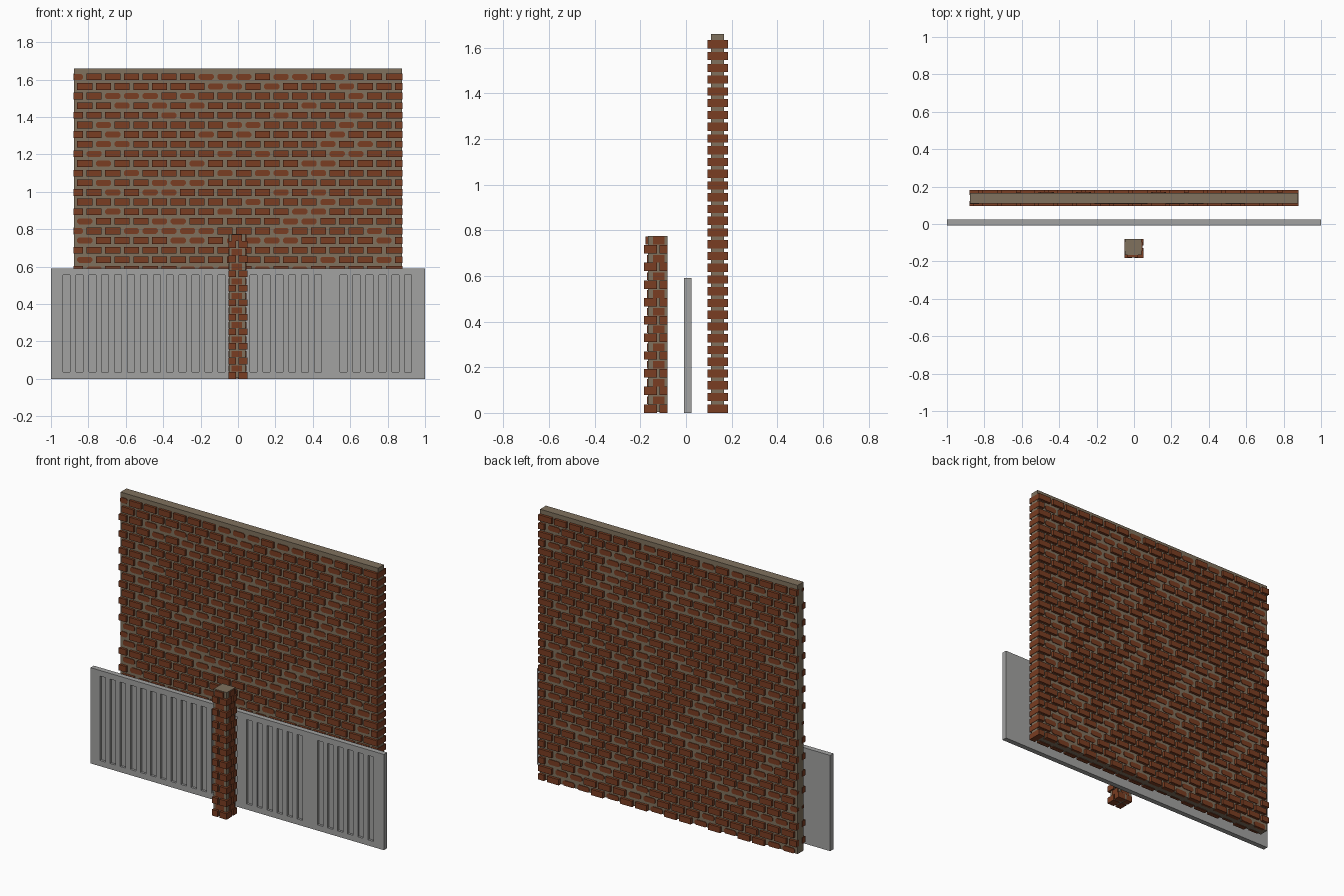
import bpy, bmesh, math, random

random.seed(4)
if "Cube" in bpy.data.objects:
    bpy.data.objects.remove(bpy.data.objects["Cube"], do_unlink=True)


def material(name, rgb):
    m = bpy.data.materials.new(name)
    m.use_nodes = True
    m.diffuse_color = (*rgb, 1)
    bsdf = next(n for n in m.node_tree.nodes if n.type == 'BSDF_PRINCIPLED')
    bsdf.inputs["Base Color"].default_value = (*rgb, 1)
    return m


BRICK = material("brick red", (0.195, 0.047, 0.016))
MORTAR = material("mortar beige", (0.215, 0.165, 0.110))
CONCRETE = material("concrete grey", (0.36, 0.36, 0.355))


def block(bm, x0, x1, y0, y1, z0, z1, c=0.0):
    """Box, with corners of its front outline cut by c when c > 0."""
    if c:
        pts = [(x0 + c, z0), (x1 - c, z0), (x1, z0 + c), (x1, z1 - c),
               (x1 - c, z1), (x0 + c, z1), (x0, z1 - c), (x0, z0 + c)]
    else:
        pts = [(x0, z0), (x1, z0), (x1, z1), (x0, z1)]
    front = [bm.verts.new((x, y0, z)) for x, z in pts]
    back = [bm.verts.new((x, y1, z)) for x, z in pts]
    bm.faces.new(front)
    bm.faces.new(back[::-1])
    n = len(pts)
    for i in range(n):
        j = (i + 1) % n
        bm.faces.new((front[j], front[i], back[i], back[j]))


def finish(bm, name, mat):
    bmesh.ops.recalc_face_normals(bm, faces=bm.faces)
    mesh = bpy.data.meshes.new(name)
    bm.to_mesh(mesh)
    bm.free()
    mesh.materials.append(mat)
    ob = bpy.data.objects.new(name, mesh)
    bpy.context.collection.objects.link(ob)
    return ob


# Tall wall: mortar core
WX, YF, YB = 0.88, 0.095, 0.183
CF, CB = 0.110, 0.167
bm = bmesh.new()
block(bm, -WX + 0.002, WX - 0.002, CF, CB, 0.004, 1.66)
finish(bm, "wall_mortar", MORTAR)

# Tall wall: staggered bricks on both faces, some sunk and worn
ROW, BRICK_H, STEP, BRICK_W = 0.0515, 0.036, 0.1, 0.081
bm = bmesh.new()
for row in range(32):
    z0 = row * ROW
    z1 = z0 + BRICK_H
    x = -0.86 if row % 2 == 0 else -0.91
    while x < WX - 0.02:
        x0, x1 = max(x, -WX), min(x + BRICK_W, WX)
        if x + STEP > WX - 0.02:
            # end brick runs through the whole wall
            block(bm, x0, WX, YF, YB, z0, z1)
        else:
            for side in (0, 1):
                worn = random.random() < 0.27
                out = 0.004 if worn else CF - YF
                c = 0.009 if worn else 0.0
                s = 0.002 if worn else 0.0
                if side == 0:
                    ya, yb = CF - out, CF + 0.012
                else:
                    ya, yb = CB - 0.012, CB + out + (0 if worn else 0.001)
                block(bm, x0, x1, ya, yb, z0 + s, z1 - s, c)
        x += STEP
finish(bm, "wall_bricks", BRICK)

# Low panel with recessed vertical slots in its front
bm = bmesh.new()
block(bm, -1, 1, -0.008, 0.024, 0, 0.59)
centres = ([-0.917 + 0.069 * i for i in range(14)]
           + [0.083 + 0.069 * i for i in range(6)]
           + [0.565 + 0.069 * i for i in range(6)])
HALF, Z0, Z1 = 0.0185, 0.035, 0.555
cuts = [((x + s * HALF, 0, 0), (1, 0, 0)) for x in centres for s in (-1, 1)]
cuts += [((0, 0, z), (0, 0, 1)) for z in (Z0, Z1)]
for co, no in cuts:
    bmesh.ops.bisect_plane(bm, geom=bm.verts[:] + bm.edges[:] + bm.faces[:],
                           plane_co=co, plane_no=no)
slots = []
for f in bm.faces:
    c = f.calc_center_median()
    if c.y < -0.0079 and Z0 < c.z < Z1 and any(abs(c.x - x) < 0.005 for x in centres):
        slots.append(f)
ext = bmesh.ops.extrude_discrete_faces(bm, faces=slots)
verts = list({v for f in ext["faces"] for v in f.verts})
bmesh.ops.translate(bm, verts=verts, vec=(0, 0.014, 0))
finish(bm, "slotted_panel", CONCRETE)

# Pillar: mortar core
bm = bmesh.new()
block(bm, -0.049, 0.04, -0.167, -0.081, 0.003, 0.775)
finish(bm, "pillar_mortar", MORTAR)

# Pillar: alternating courses, the odd ones set back at the front
bm = bmesh.new()
PITCH = 0.0388
for row in range(20):
    z0 = row * PITCH
    z1 = z0 + (0.037 if row % 2 == 0 else 0.033)
    if row == 19:
        z1 = 0.772
    if row % 2 == 0:
        block(bm, 0.002, 0.05, -0.183, -0.128, z0, z1)
        block(bm, -0.05, -0.012, -0.183, -0.128, z0, z1)
        block(bm, 0.0, 0.05, -0.116, -0.08, z0, z1)
        block(bm, -0.05, -0.01, -0.116, -0.08, z0, z1)
    else:
        block(bm, -0.034, 0.022, -0.178 if row == 19 else -0.170, -0.14, z0, z1)
        block(bm, 0.01, 0.046, -0.145, -0.095, z0, z1)
        block(bm, -0.0495, -0.02, -0.145, -0.095, z0, z1)
        block(bm, -0.03, 0.03, -0.1, -0.0802, z0, z1)
finish(bm, "pillar_bricks", BRICK)
